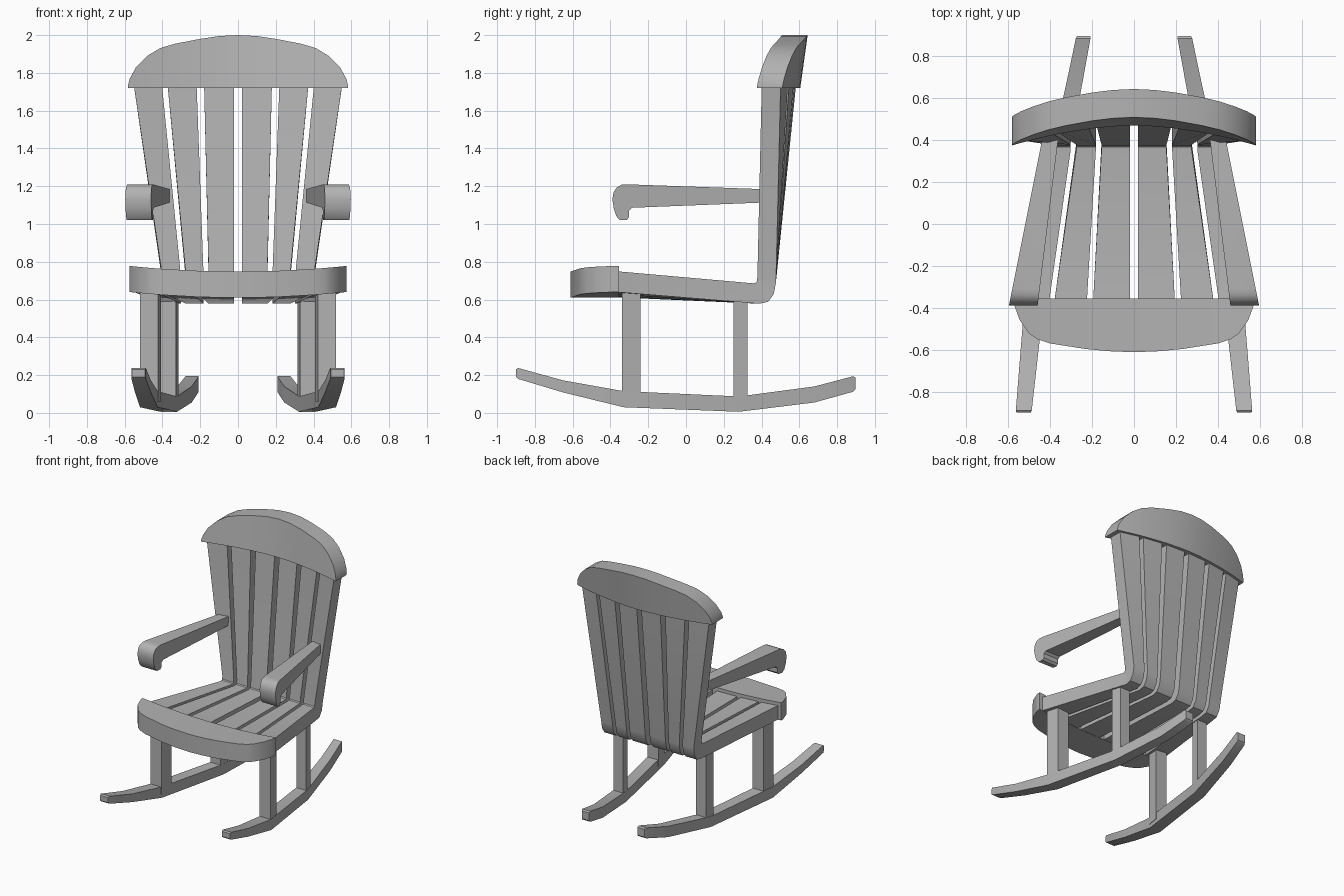
import bpy, bmesh
from math import radians

if "Cube" in bpy.data.objects:
    bpy.data.objects.remove(bpy.data.objects["Cube"])

grey = bpy.data.materials.new("plain_grey")
grey.use_nodes = True
COLOUR = (0.45, 0.45, 0.45, 1)
grey.diffuse_color = COLOUR
grey.node_tree.nodes["Principled BSDF"].inputs["Base Color"].default_value = COLOUR


def loft(name, rings, mirror=False):
    """Skin a list of equal-length point rings and cap both ends."""
    bm = bmesh.new()
    rows = [[bm.verts.new(p) for p in ring] for ring in rings]
    n = len(rows[0])
    for a, b in zip(rows, rows[1:]):
        for i in range(n):
            j = (i + 1) % n
            bm.faces.new((a[i], a[j], b[j], b[i]))
    bm.faces.new(rows[0])
    bm.faces.new(rows[-1])
    bmesh.ops.recalc_face_normals(bm, faces=bm.faces)
    mesh = bpy.data.meshes.new(name)
    bm.to_mesh(mesh)
    bm.free()
    mesh.materials.append(grey)
    obj = bpy.data.objects.new(name, mesh)
    bpy.context.collection.objects.link(obj)
    bpy.ops.object.select_all(action='DESELECT')
    obj.select_set(True)
    bpy.context.view_layer.objects.active = obj
    bpy.ops.object.shade_smooth_by_angle(angle=radians(32))
    if mirror:
        obj.modifiers.new("Mirror", 'MIRROR')
    return obj


def both_sides(half):
    """Extend a centre-to-side outline across the whole width."""
    return [(-x, v) for x, v in reversed(half[1:])] + half


# Bent slats: seat, rounded bend and fanned back in one piece
BEND = [((.355, .686), (.39, .578)), ((.368, .688), (.435, .588)),
        ((.375, .695), (.465, .63)), ((.378, .72), (.476, .69))]


def slat_ring(left, right, inner, outer):
    return [(left, *inner(left)), (right, *inner(right)),
            (right, *outer(right)), (left, *outer(left))]


def seat_z(x):
    return .722 + .028 * (x / .55) ** 2


def back_y(x):
    return .40 + .085 * (1 - (x / .56) ** 2)


slats = [("inner", (.02, .195), (.02, .155), (.02, .18)),
         ("middle", (.225, .38), (.182, .275), (.22, .375)),
         ("outer", (.405, .55), (.302, .40), (.405, .555))]
for label, front, bend, top in slats:
    rings = [slat_ring(*front, lambda x: (-.37, seat_z(x)),
                       lambda x: (-.37, seat_z(x) - .11))]
    for p, q in BEND:
        rings.append(slat_ring(*bend, lambda x: p, lambda x: q))
    rings.append(slat_ring(*top, lambda x: (back_y(x), 1.76),
                           lambda x: (back_y(x) + .1, 1.76)))
    loft(label + "_slats", rings, mirror=True)

# Curved, leaning head rail
crown = both_sides([(0, 2.0), (.1, 1.995), (.2, 1.98), (.33, 1.955), (.41, 1.932),
                    (.48, 1.89), (.54, 1.83), (.573, 1.77), (.582, 1.735)])
rings = []
for x, z in crown:
    y = .375 + .095 * (1 - (abs(x) / .582) ** 1.8)
    lean = .14 * (z - 1.72)
    rings.append([(x, y, 1.72), (x, y + lean, z),
                  (x, y + .135 + lean, z), (x, y + .135, 1.72)])
loft("head_rail", rings)

# Dished front seat rail with a rounded nose
nose = both_sides([(0, -.612), (.12, -.607), (.235, -.596), (.4, -.57), (.46, -.55),
                   (.50, -.523), (.545, -.46), (.567, -.40), (.575, -.375)])
rings = []
for x, y in nose:
    z = .61 + .03 * (x / .575) ** 2
    rings.append([(x, y, z), (x, y, z + .138), (x, -.355, z + .138), (x, -.355, z)])
loft("seat_front_rail", rings)

# Armrests with a drooping rolled grip, tapering towards the back
arm = [(.42, 1.184), (-.31, 1.21), (-.34, 1.208), (-.365, 1.195), (-.383, 1.17),
       (-.39, 1.13), (-.382, 1.08), (-.368, 1.04), (-.35, 1.02), (-.315, 1.02),
       (-.302, 1.035), (-.302, 1.07), (-.285, 1.086), (.42, 1.114)]


def arm_side(start, end):
    return [(start + (end - start) * (y + .39) / .81, y, z) for y, z in arm]


loft("armrests", [arm_side(.597, .435), arm_side(.46, .36)], mirror=True)

# Rockers: y, bottom z, top z, centre x, half width
rocker = [(-.9, .19, .23, .527, .034), (-.89, .18, .238, .526, .038),
          (-.65, .108, .172, .503, .042), (-.33, .03, .115, .472, .047),
          (.28, .006, .087, .367, .044), (.68, .055, .14, .283, .038),
          (.885, .112, .194, .243, .035), (.898, .125, .186, .24, .031)]
loft("rockers", [[(x - w, y, lo), (x + w, y, lo), (x + w, y, hi), (x - w, y, hi)]
                 for y, lo, hi, x, w in rocker], mirror=True)


# Legs, skewed to follow the splay of the rockers
def leg(name, x, y, w, d, top):
    skew = .17 * d
    rings = [[(x - w + skew, y - d, z), (x + w + skew, y - d, z),
              (x + w - skew, y + d, z), (x - w - skew, y + d, z)] for z in (.06, top)]
    loft(name, rings, mirror=True)


leg("front_legs", .462, -.29, .047, .05, .66)
leg("rear_legs", .364, .288, .042, .037, .62)
